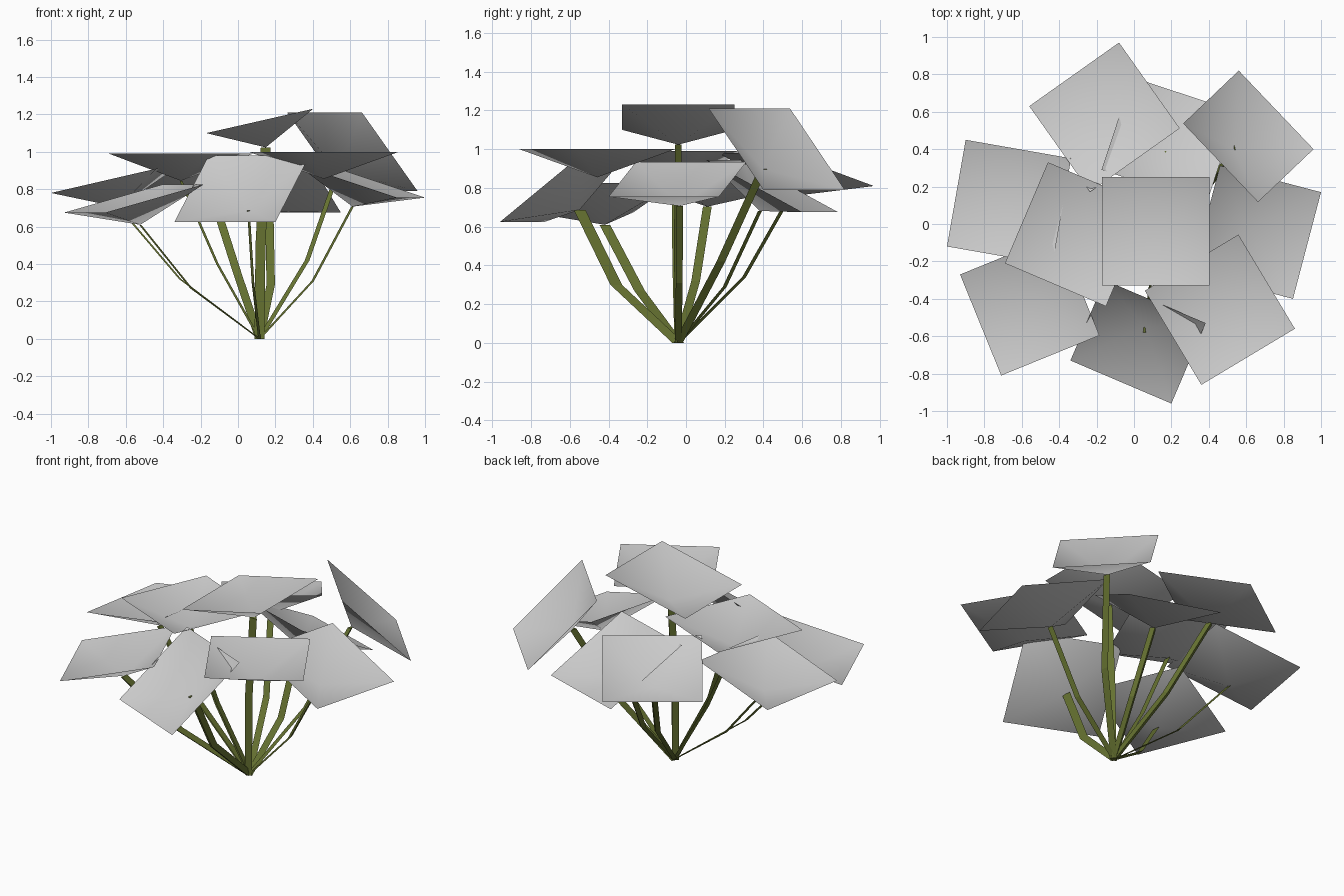
import bpy
from mathutils import Vector

if "Cube" in bpy.data.objects:
    bpy.data.objects.remove(bpy.data.objects["Cube"])

SIDE, DIP = 0.587, 0.145

stem_mat = bpy.data.materials.new("stem_green")
stem_mat.diffuse_color = (0.13, 0.165, 0.03, 1)
stem_mat.use_nodes = True
stem_mat.node_tree.nodes["Principled BSDF"].inputs["Base Color"].default_value = stem_mat.diffuse_color


def add_mesh(name, verts, faces, mat=None, smooth=False):
    me = bpy.data.meshes.new(name)
    me.from_pydata([tuple(v) for v in verts], [], faces)
    for p in me.polygons:
        p.use_smooth = smooth
    if mat:
        me.materials.append(mat)
    ob = bpy.data.objects.new(name, me)
    bpy.context.collection.objects.link(ob)
    return ob


def leaf(name, a, b, z_out, z_in):
    """Square leaf from its level outer edge a-b, dished to a point; returns the point."""
    p1, p2 = Vector((*a, z_out)), Vector((*b, z_out))
    edge = (p2 - p1).normalized()
    rise = z_in - z_out
    run = (SIDE ** 2 - rise ** 2) ** 0.5
    inward = Vector((-edge.y * run, edge.x * run, rise))
    corners = [p1, p2, p2 + inward, p1 + inward]
    normal = edge.cross(inward).normalized()
    dip = sum(corners, Vector()) / 4 - normal * DIP
    add_mesh(name, corners + [dip], [(i, (i + 1) % 4, 4) for i in range(4)], smooth=True)
    return dip


def stem(name, bend, tip, sx, sy):
    """Bent three-sided stem, sx wide from the front and sy wide from the side."""
    path = [Vector((0.115, -0.04, 0)), Vector(bend), tip]
    ring = [(-sx / 2, -sy / 2), (sx / 2, -sy / 2), (0, sy / 2)]
    verts = [p + Vector((x, y, 0)) for p in path for x, y in ring]
    faces = [(k + i, k + (i + 1) % 3, k + 3 + (i + 1) % 3, k + 3 + i)
             for k in (0, 3) for i in range(3)]
    add_mesh(name, verts, faces + [(2, 1, 0), (6, 7, 8)], stem_mat)


# leaf: outer edge start, end, outer height, inner height; stem: bend, widths
plant = {
    "top": ((-.17, .25), (-.17, -.33), 1.10, 1.23, (.12, -.045, .5), .053, .034),
    "back_right_high": ((.96, .40), (.56, .82), .79, 1.21, (.37, .18, .42), .025, .045),
    "back": ((-.08, .97), (-.56, .63), .81, .98, (0, .30, .34), .045, .02),
    "left": ((-.90, .45), (-1.0, -.12), .78, .91, (-.31, .05, .32), .012, .045),
    "left_high": ((-.46, .33), (-.69, -.21), .99, .99, (-.11, -.05, .40), .014, .04),
    "front_right": ((.36, -.86), (.86, -.56), 1.0, 1.0, None, 0, 0),
    "right": ((.85, -.40), (1.0, .17), .755, .935, (.40, -.035, .31), .014, .035),
    "back_right_low": ((.55, .60), (-.01, .785), .675, .945, (.175, .20, .29), .045, .02),
    "front_left": ((-.93, -.27), (-.71, -.81), .675, .825, (-.25, -.24, .27), .012, .055),
    "front": ((-.34, -.73), (.20, -.96), .625, .98, (.08, -.36, .30), .014, .06),
}
for part, (a, b, z0, z1, bend, sx, sy) in plant.items():
    tip = leaf("leaf_" + part, a, b, z0, z1)
    if bend:
        stem("stem_" + part, bend, tip, sx, sy)
